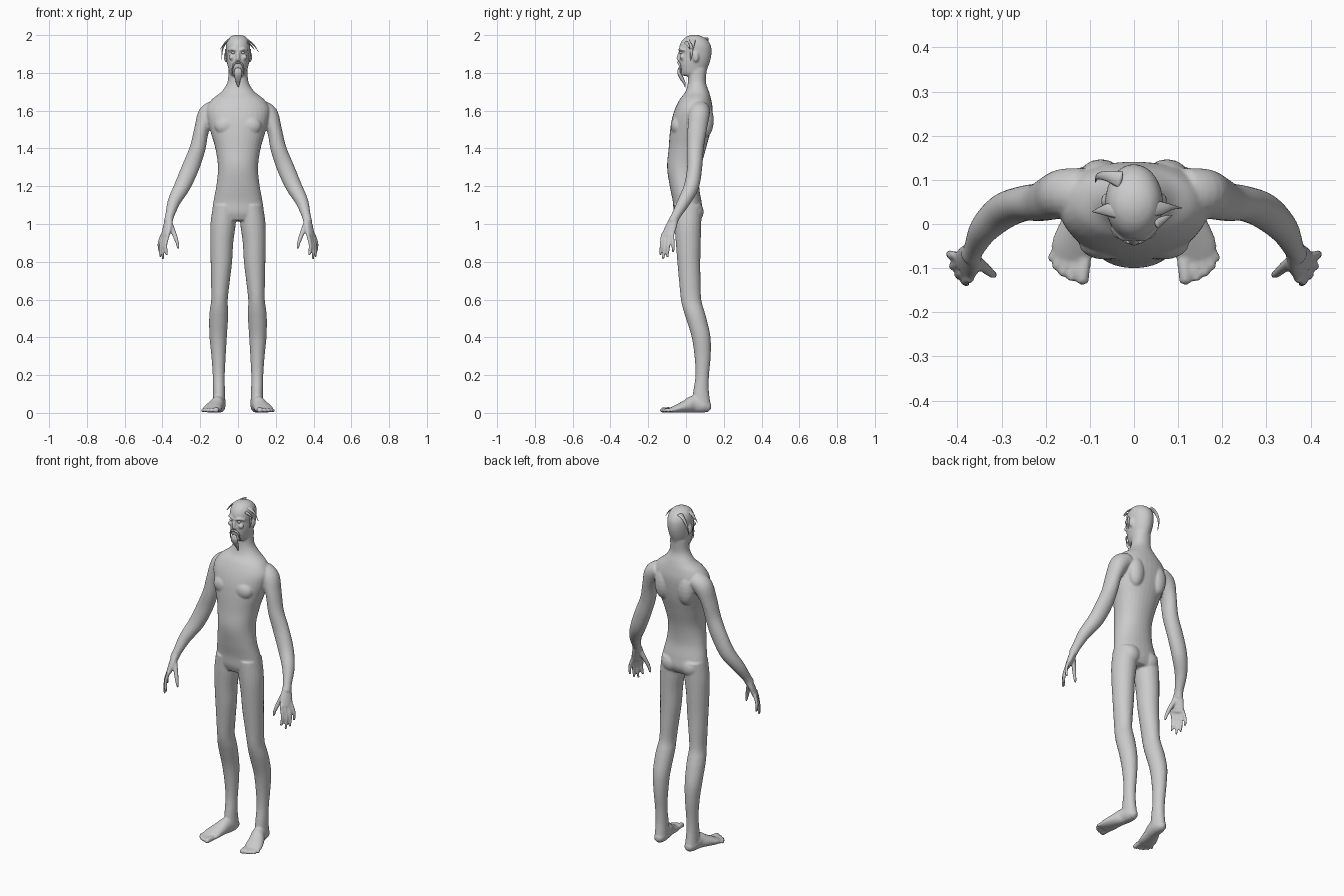
import bpy, bmesh, math
from mathutils import Vector, Matrix


def spline(rows, sub):
    # Catmull-Rom resampling of rows of any length
    out, n = [], len(rows)
    for i in range(n - 1):
        p = [rows[max(0, min(n - 1, i + k))] for k in (-1, 0, 1, 2)]
        for j in range(sub):
            t = j / sub
            out.append([0.5 * (2 * b + (c - a) * t + (2 * a - 5 * b + 4 * c - d) * t * t
                               + (3 * b - a - 3 * c + d) * t ** 3) for a, b, c, d in zip(*p)])
    return out + [list(rows[-1])]


def tube(bm, rows, u=(1, 0, 0), level=False, mirror=False, sides=20, sub=5, cap=0.6, power=1.0):
    # rows of x, y, z, radius along u, radius across u
    pts = spline(rows, sub)
    for s in ((1, -1) if mirror else (1,)):
        rings, cen = [], [Vector(p[:3]) for p in pts]
        tans = [(cen[min(i + 1, len(cen) - 1)] - cen[max(i - 1, 0)]).normalized() for i in range(len(cen))]
        for p, c, t in zip(pts, cen, tans):
            t = Vector((0, 0, 1)) if level else t
            a = (Vector(u) - t * t.dot(Vector(u))).normalized()
            b = t.cross(a)
            ring = []
            for k in range(sides):
                w = 2 * math.pi * k / sides
                cx, cy = math.cos(w), math.sin(w)
                cx = math.copysign(abs(cx) ** power, cx)
                cy = math.copysign(abs(cy) ** power, cy)
                v = c + a * cx * p[3] + b * cy * p[4]
                ring.append(bm.verts.new((s * v.x, v.y, max(v.z, 0.002))))
            rings.append(ring)
        for r0, r1 in zip(rings, rings[1:]):
            for k in range(sides):
                bm.faces.new((r0[k], r0[k - 1], r1[k - 1], r1[k]))
        for i, sg in ((0, -1), (-1, 1)):
            v = cen[i] + tans[i] * sg * cap * min(pts[i][3:5])
            tip = bm.verts.new((s * v.x, v.y, max(v.z, 0.002)))
            for k in range(sides):
                bm.faces.new((rings[i][k], rings[i][k - 1], tip))


def stack(bm, rows, **kw):
    # level rings given as z, front y, back y, half width
    tube(bm, [(0, (f + b) / 2, z, w, (b - f) / 2) for z, f, b, w in rows], level=True, sides=32, **kw)


def blob(bm, loc, size, mirror=True):
    for s in ((1, -1) if mirror else (1,)):
        m = Matrix.Translation((s * loc[0], loc[1], loc[2])) @ Matrix.Diagonal((*size, 1))
        bmesh.ops.create_uvsphere(bm, u_segments=16, v_segments=10, radius=1, matrix=m)


def finish(bm, name):
    bmesh.ops.recalc_face_normals(bm, faces=bm.faces)
    for f in bm.faces:
        f.smooth = True
    me = bpy.data.meshes.new(name)
    bm.to_mesh(me)
    bm.free()
    ob = bpy.data.objects.new(name, me)
    bpy.context.collection.objects.link(ob)
    return ob


body = bmesh.new()

# torso and neck
stack(body, [(1.02, -.05, .07, .12), (1.06, -.065, .088, .136), (1.12, -.07, .082, .13),
             (1.20, -.086, .070, .115), (1.30, -.100, .080, .106), (1.40, -.092, .106, .12),
             (1.48, -.086, .127, .143), (1.55, -.076, .138, .162), (1.61, -.058, .141, .168),
             (1.66, -.033, .133, .138), (1.70, -.003, .122, .088), (1.75, .010, .106, .056),
             (1.82, .010, .110, .050)], cap=.1, power=.93)

# head
stack(body, [(1.785, -.016, .085, .034), (1.80, -.026, .104, .045), (1.83, -.034, .116, .053),
             (1.86, -.036, .127, .059), (1.90, -.033, .135, .063), (1.94, -.035, .133, .065),
             (1.97, -.022, .117, .058), (1.99, .0, .092, .042), (2.0, .025, .065, .02)], cap=.1)
tube(body, [(0, -.032, 1.915, .007, .006), (0, -.041, 1.885, .009, .008), (0, -.040, 1.868, .014, .009)])
tube(body, [(.008, -.036, 1.918, .005, .005), (.03, -.032, 1.926, .006, .006), (.052, -.010, 1.918, .005, .005)],
     u=(0, 0, 1), mirror=True)
blob(body, (.034, -.022, 1.882), (.016, .012, .014))
blob(body, (0, -.026, 1.80), (.022, .012, .016), mirror=False)
blob(body, (.066, .052, 1.885), (.009, .016, .027))

# chest, shoulder blades, buttocks
blob(body, (.065, -.045, 1.52), (.06, .036, .05))
blob(body, (.075, .105, 1.55), (.05, .042, .09))
blob(body, (.062, .048, 1.065), (.055, .046, .055))

# legs
tube(body, [(.070, .010, 1.10, .062, .074), (.079, .010, 1.00, .067, .071), (.086, .012, .9, .061, .066),
            (.088, .015, .8, .057, .061), (.093, .020, .7, .050, .057), (.098, .027, .6, .044, .054),
            (.101, .042, .54, .049, .055), (.103, .057, .49, .050, .054), (.105, .080, .4, .046, .050),
            (.103, .088, .3, .038, .043), (.102, .086, .2, .032, .036), (.101, .080, .12, .032, .041),
            (.100, .080, .05, .034, .050)], level=True, mirror=True, cap=.3)

# feet and toes
tube(body, [(.100, .125, .026, .022, .022), (.100, .095, .036, .034, .037), (.107, .04, .045, .036, .046),
            (.122, 0, .034, .043, .034), (.137, -.05, .021, .050, .022), (.143, -.082, .014, .044, .013)],
     mirror=True, cap=.5)
for bx, by, tx, ty, r in ((.112, -.08, .117, -.131, .015), (.132, -.08, .143, -.125, .011),
                          (.149, -.072, .163, -.115, .0105), (.163, -.062, .179, -.100, .010),
                          (.172, -.048, .189, -.080, .009)):
    tube(body, [(bx, by, .016, r, r), ((bx + tx) / 2, (by + ty) / 2, .016, r, r), (tx, ty, .012, r, r)],
         mirror=True, sides=12)

# arms
tube(body, [(.115, .072, 1.61, .048, .055), (.160, .069, 1.578, .053, .056), (.192, .059, 1.50, .040, .051),
            (.214, .050, 1.40, .042, .044), (.251, .046, 1.30, .046, .040), (.295, .029, 1.20, .043, .040),
            (.338, -.010, 1.12, .034, .034), (.361, -.053, 1.045, .024, .025), (.370, -.07, 1.01, .023, .026)],
     mirror=True)

# palms
across = (.5, .86, 0)
tube(body, [(.364, -.062, 1.03, .024, .021), (.374, -.080, .985, .034, .018), (.385, -.098, .935, .038, .014)],
     u=across, mirror=True)

# fingers and thumb
for k, (tx, ty, tz) in zip((-.030, -.010, .011, .031), ((.378, -.136, .832), (.397, -.121, .812),
                                                       (.410, -.099, .822), (.415, -.067, .848))):
    bx, by = .385 + k * .5, -.098 + k * .86
    tube(body, [(bx, by, .945, .010, .010), ((bx + tx) / 2 + .009, (by + ty) / 2, (.945 + tz) / 2, .0095, .0095),
                (tx, ty, tz + .004, .007, .007)], u=across, mirror=True, sides=12, cap=1)
tube(body, [(.360, -.082, 1.0, .016, .014), (.337, -.100, .945, .013, .012), (.323, -.112, .905, .010, .010),
            (.315, -.115, .872, .007, .007)], mirror=True, sides=12, cap=1)

# fuse the parts into one smooth skin
ob = finish(body, "body")
m = ob.modifiers.new("fuse", 'REMESH')
m.mode = 'VOXEL'
m.voxel_size = .0055
m.use_smooth_shade = True
m = ob.modifiers.new("soften", 'SMOOTH')
m.factor = .5
m.iterations = 5

# eyes
eyes = bmesh.new()
blob(eyes, (.026, -.026, 1.907), (.010, .008, .007))
finish(eyes, "eyes")

# goatee and moustache
beard = bmesh.new()
tube(beard, [(0, -.036, 1.825, .014, .006), (0, -.036, 1.80, .022, .010), (0, -.022, 1.77, .017, .010),
             (0, -.008, 1.745, .009, .006), (.003, -.004, 1.725, .002, .002)], sides=12)
tube(beard, [(.002, -.042, 1.856, .006, .005), (.02, -.036, 1.848, .006, .005), (.029, -.029, 1.825, .004, .004),
             (.030, -.025, 1.795, .002, .002)], u=(0, 1, 0), mirror=True, sides=8)
finish(beard, "beard")

# loose hair wisps
hair = bmesh.new()
for path in (
        ((-.03, .10, 1.982, .02, .006), (-.06, .108, 1.965, .012, .005), (-.082, .108, 1.925, .007, .004), (-.087, .095, 1.87, .001, .001)),
        ((-.03, .03, 1.985, .02, .006), (-.062, .032, 1.966, .014, .005), (-.094, .028, 1.925, .001, .001)),
        ((.03, .035, 1.985, .02, .006), (.062, .036, 1.966, .015, .005), (.086, .038, 1.945, .006, .003), (.108, .036, 1.912, .001, .001)),
        ((.05, .0, 1.962, .012, .005), (.07, .012, 1.945, .007, .004), (.086, .02, 1.925, .001, .001))):
    tube(hair, path, u=(0, 1, 0), sides=8)
# sideburns
tube(hair, [(.063, .028, 1.925, .008, .005), (.063, .028, 1.895, .006, .005), (.060, .022, 1.86, .001, .001)],
     u=(0, 1, 0), mirror=True, sides=8)
finish(hair, "hair")
